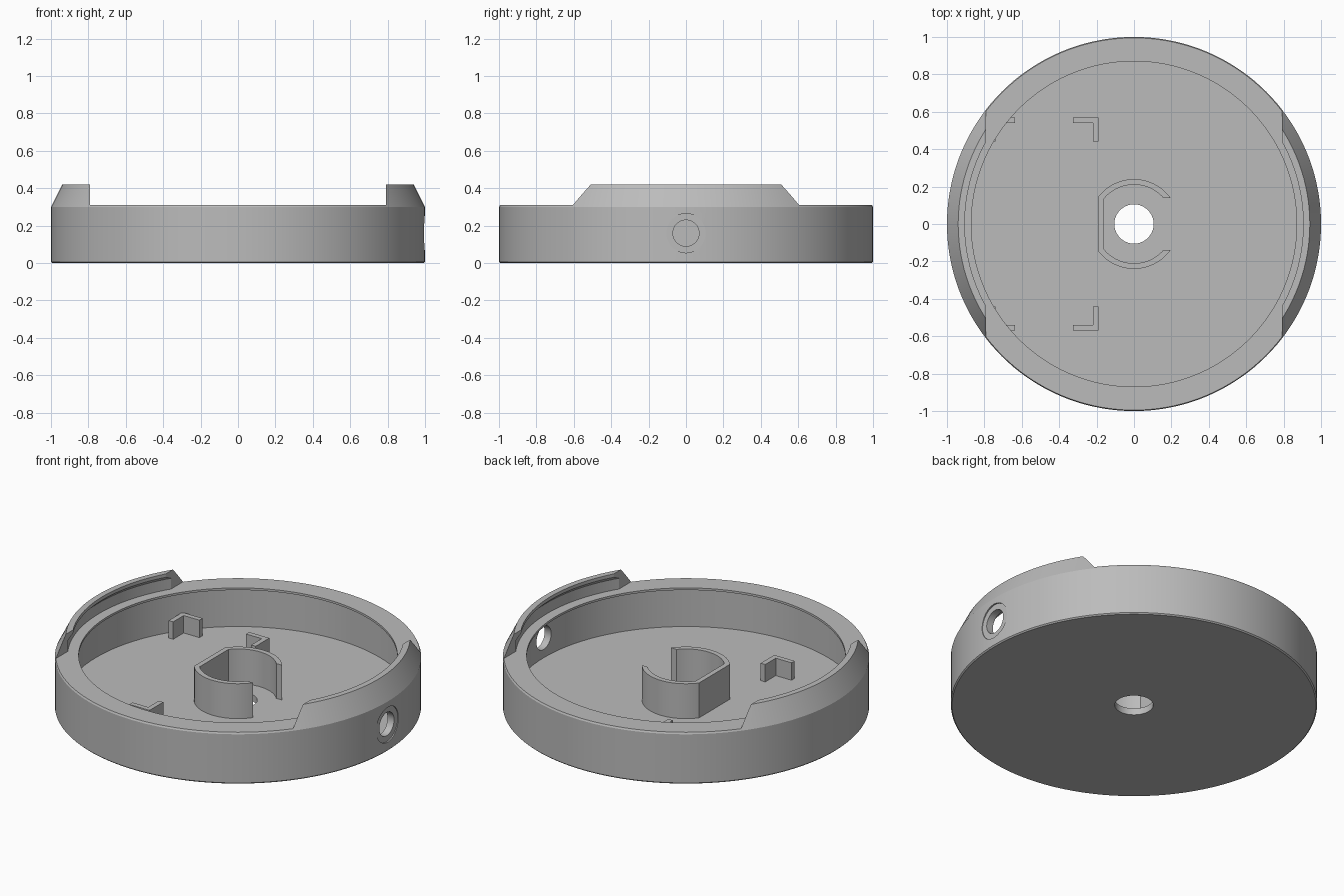
import bpy, bmesh, math
from mathutils import Matrix

cube = bpy.data.objects.get("Cube")
if cube:
    bpy.data.objects.remove(cube, do_unlink=True)

grey = bpy.data.materials.new("plain grey")
grey.use_nodes = True
grey.diffuse_color = (0.5, 0.5, 0.5, 1)
grey.node_tree.nodes["Principled BSDF"].inputs["Base Color"].default_value = (0.5, 0.5, 0.5, 1)

FLOOR = 0.04


def make(name, bm):
    bmesh.ops.recalc_face_normals(bm, faces=bm.faces)
    mesh = bpy.data.meshes.new(name)
    bm.to_mesh(mesh)
    bm.free()
    mesh.materials.append(grey)
    obj = bpy.data.objects.new(name, mesh)
    bpy.context.collection.objects.link(obj)
    return obj


def revolve(name, profile, steps=144):
    """Spin a closed (radius, z) outline around the z axis."""
    bm = bmesh.new()
    rings = []
    for i in range(steps):
        a = 2 * math.pi * i / steps
        rings.append([bm.verts.new((r * math.cos(a), r * math.sin(a), z)) for r, z in profile])
    n = len(profile)
    for i in range(steps):
        p, q = rings[i], rings[(i + 1) % steps]
        for j in range(n):
            k = (j + 1) % n
            bm.faces.new((p[j], q[j], q[k], p[k]))
    return make(name, bm)


def extrude(name, outline, z0, z1):
    """Raise a flat (x, y) outline into a prism."""
    bm = bmesh.new()
    face = bm.faces.new([bm.verts.new((x, y, z0)) for x, y in outline])
    top = bmesh.ops.extrude_face_region(bm, geom=[face])["geom"]
    bmesh.ops.translate(bm, vec=(0, 0, z1 - z0),
                        verts=[v for v in top if isinstance(v, bmesh.types.BMVert)])
    return make(name, bm)


def cylinder_x(name, radius, x0, x1, z):
    bm = bmesh.new()
    bmesh.ops.create_cone(bm, cap_ends=True, segments=48, radius1=radius, radius2=radius, depth=x1 - x0,
                          matrix=Matrix.Translation(((x0 + x1) / 2, 0, z)) @ Matrix.Rotation(math.pi / 2, 4, "Y"))
    return make(name, bm)


def select_only(obj):
    bpy.ops.object.select_all(action="DESELECT")
    obj.select_set(True)
    bpy.context.view_layer.objects.active = obj


def cut(obj, cutter):
    cutter.hide_render = True
    mod = obj.modifiers.new("cut", "BOOLEAN")
    mod.operation, mod.solver, mod.object = "DIFFERENCE", "EXACT", cutter
    select_only(obj)
    bpy.ops.object.modifier_apply(modifier=mod.name)
    bpy.data.objects.remove(cutter, do_unlink=True)


def smooth(obj):
    select_only(obj)
    bpy.ops.object.shade_smooth_by_angle(angle=math.radians(20))


# Round tray: floor with centre hole, thin wall and an inward lip
tray = revolve("tray", [
    (0.105, 0), (0.993, 0), (1, 0.007), (1, 0.3), (0.995, 0.31), (0.87, 0.31),
    (0.87, 0.297), (0.95, 0.295), (0.95, FLOOR), (0.105, FLOOR)])

# Side port with a shallow flat around it
cut(tray, cylinder_x("spot_face_cutter", 0.105, 0.991, 1.1, 0.16))
cut(tray, cylinder_x("port_cutter", 0.07, 0.85, 1.1, 0.16))
smooth(tray)

# Two raised clips on the rim, undercut inside, trimmed straight
clips = revolve("rim_clips", [
    (0.99, 0.302), (0.995, 0.31), (0.94, 0.42), (0.905, 0.42), (0.905, 0.4),
    (0.93, 0.375), (0.93, 0.302)])
cut(clips, extrude("clip_cutter", [(-0.79, -1.2), (0.79, -1.2), (0.79, 1.2), (-0.79, 1.2)], 0.2, 0.6))
smooth(clips)


# Central collar: round wall, flat on one side, open on the other
def collar_arc(radius, flat, gap):
    start = math.asin(gap / radius)
    end = math.acos(flat / radius)
    return [(radius * math.cos(start + (end - start) * i / 28),
             radius * math.sin(start + (end - start) * i / 28)) for i in range(29)]


def both_sides(arc):
    return arc + [(x, -y) for x, y in reversed(arc)]


outer = both_sides(collar_arc(0.24, -0.19, 0.138))
inner = both_sides(collar_arc(0.21, -0.16, 0.138))
collar = extrude("centre_collar", outer + inner[::-1], FLOOR - 0.005, 0.25)
smooth(collar)

# Four corner brackets on the floor
for side, sx, cx in (("inner", -1, -0.19), ("outer", 1, -0.77)):
    for end, sy in (("back", 1), ("front", -1)):
        shape = [(0, 0), (0.135, 0), (0.135, 0.03), (0.03, 0.03), (0.03, 0.13), (0, 0.13)]
        extrude(f"{side}_{end}_bracket",
                [(cx + sx * x, sy * (0.57 - y)) for x, y in shape], FLOOR - 0.005, 0.145)
